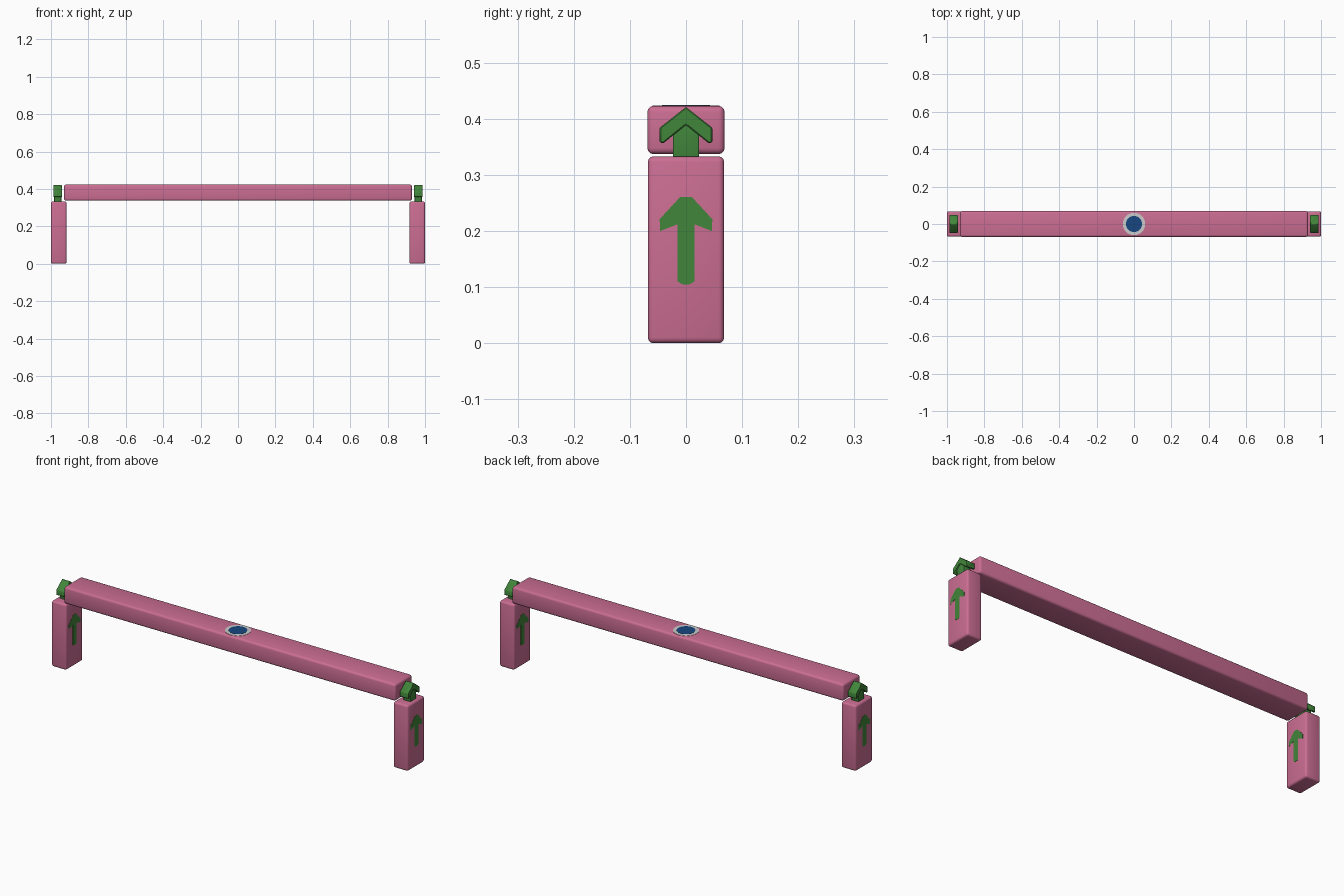
import bpy, bmesh, math

if "Cube" in bpy.data.objects:
    bpy.data.objects.remove(bpy.data.objects["Cube"])


def material(name, rgb):
    m = bpy.data.materials.new(name)
    m.diffuse_color = (*rgb, 1)
    m.use_nodes = True
    m.node_tree.nodes["Principled BSDF"].inputs["Base Color"].default_value = m.diffuse_color
    return m


PINK = material("pink", (0.60, 0.155, 0.29))
GREEN = material("green", (0.053, 0.235, 0.043))
GREY = material("light grey", (0.60, 0.60, 0.60))
BLUE = material("deep blue", (0.008, 0.062, 0.21))


def finish(bm, name, mat, bevel=0.0, segments=3):
    bmesh.ops.recalc_face_normals(bm, faces=bm.faces)
    if bevel:
        bmesh.ops.bevel(bm, geom=bm.edges[:], offset=bevel, segments=segments,
                        profile=0.5, affect='EDGES', clamp_overlap=True)
    mesh = bpy.data.meshes.new(name)
    bm.to_mesh(mesh)
    bm.free()
    mesh.materials.append(mat)
    ob = bpy.data.objects.new(name, mesh)
    bpy.context.collection.objects.link(ob)
    bpy.ops.object.select_all(action='DESELECT')
    ob.select_set(True)
    bpy.context.view_layer.objects.active = ob
    bpy.ops.object.shade_smooth_by_angle(angle=math.radians(35))
    return ob


def box(name, lo, hi, mat, bevel):
    bm = bmesh.new()
    bmesh.ops.create_cube(bm, size=1)
    for v in bm.verts:
        v.co = [l + (c + 0.5) * (h - l) for l, h, c in zip(lo, hi, v.co)]
    return finish(bm, name, mat, bevel)


def extrude_x(name, profile, x0, x1, mat, bevel=0.0):
    """Solid from a (y, z) outline running between x0 and x1."""
    bm = bmesh.new()
    face = bm.faces.new([bm.verts.new((x0, y, z)) for y, z in profile])
    ext = bmesh.ops.extrude_face_region(bm, geom=[face])
    for v in ext["geom"]:
        if isinstance(v, bmesh.types.BMVert):
            v.co.x = x1
    return finish(bm, name, mat, bevel, 1)


def disc(name, radius, z, height, mat):
    bm = bmesh.new()
    bmesh.ops.create_cone(bm, cap_ends=True, segments=32, radius1=radius,
                          radius2=radius, depth=height)
    bmesh.ops.translate(bm, verts=bm.verts, vec=(0, 0, z + height / 2))
    return finish(bm, name, mat)


def mirrored(half):
    """Complete a right-hand outline that starts and ends on y = 0."""
    return half + [(-y, z) for y, z in reversed(half) if y > 0]


# Long top beam with the round badge in its middle
box("beam", (-0.93, -0.069, 0.337), (0.93, 0.069, 0.423), PINK, 0.011)
disc("badge_ring", 0.060, 0.422, 0.002, GREY)
disc("badge_centre", 0.043, 0.422, 0.003, BLUE)

# Arrow outlines: solid chevron and stem, and the flat painted arrow
chevron = mirrored([(0, 0.421), (0.047, 0.384), (0.047, 0.358),
                    (0.041, 0.356), (0, 0.389)])
painted = mirrored([(0.010, 0.261), (0.047, 0.221), (0.046, 0.200),
                    (0.015, 0.212), (0.015, 0.110), (0.006, 0.105)])

for side, s in (("left", -1), ("right", 1)):
    # End leg
    xs = sorted((s * 0.917, s * 1.0))
    box(side + "_leg", (xs[0], -0.068, 0), (xs[1], 0.068, 0.333), PINK, 0.010)
    # Solid arrow standing on the leg
    extrude_x(side + "_arrow_head", chevron, s * 0.941, s * 0.987, GREEN, 0.002)
    box(side + "_arrow_stem", (s * 0.964 - 0.019, -0.023, 0.328),
        (s * 0.964 + 0.019, 0.023, 0.398), GREEN, 0.002)
    # Painted arrows on the inner and outer leg faces
    extrude_x(side + "_outer_mark", painted, s * 0.997, s * 1.001, GREEN)
    extrude_x(side + "_inner_mark", painted, s * 0.916, s * 0.920, GREEN)
